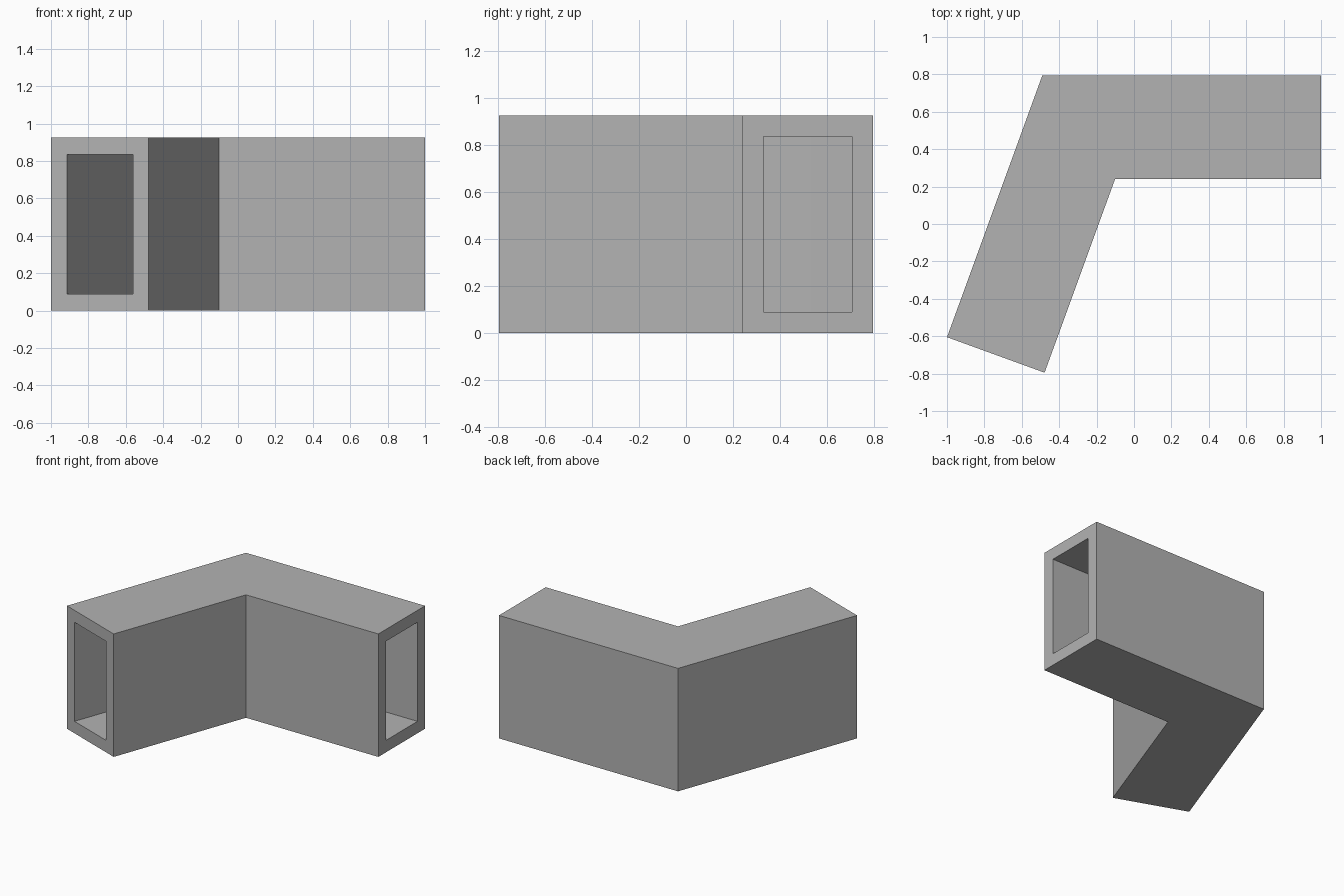
import bpy
import bmesh
from math import radians, tan
from mathutils import Vector, Matrix

cube = bpy.data.objects.get("Cube")
if cube:
    bpy.data.objects.remove(cube, do_unlink=True)

HEIGHT, WIDTH, WALL, LENGTH = 0.925, 0.555, 0.09, 1.49
BEND = radians(110)

grey = bpy.data.materials.new("plain grey")
grey.use_nodes = True
colour = (0.45, 0.45, 0.45, 1)
grey.diffuse_color = colour
grey.node_tree.nodes["Principled BSDF"].inputs["Base Color"].default_value = colour

# Outer corner of the bend, the two leg directions and their inward normals
corner = Vector((1 - LENGTH, 0.795))
along_a, inward_a = Vector((1, 0)), Vector((0, -1))
turn = Matrix.Rotation(-BEND, 2)
along_b = turn @ along_a
inward_b = Vector((-along_b.y, along_b.x))
legs = [("right_bore", along_a, inward_a), ("left_bore", along_b, inward_b)]


def prism(name, outline, bottom, top):
    """Extrude a flat outline from bottom to top."""
    bm = bmesh.new()
    base = bm.faces.new([bm.verts.new((p.x, p.y, bottom)) for p in outline])
    grown = bmesh.ops.extrude_face_region(bm, geom=[base])
    verts = [v for v in grown["geom"] if isinstance(v, bmesh.types.BMVert)]
    bmesh.ops.translate(bm, vec=(0, 0, top - bottom), verts=verts)
    bmesh.ops.recalc_face_normals(bm, faces=bm.faces)
    mesh = bpy.data.meshes.new(name)
    bm.to_mesh(mesh)
    bm.free()
    mesh.materials.append(grey)
    obj = bpy.data.objects.new(name, mesh)
    bpy.context.collection.objects.link(obj)
    return obj


# Solid elbow
end_a = corner + along_a * LENGTH
end_b = corner + along_b * LENGTH
inner = corner + along_a * (WIDTH / tan(BEND / 2)) + inward_a * WIDTH
elbow = prism("bent_duct", [corner, end_b, end_b + inward_b * WIDTH, inner,
                            end_a + inward_a * WIDTH, end_a], 0, HEIGHT)

# Rectangular bore along each leg, open at its end
cutters = []
for name, along, inward in legs:
    near, far = inward * WALL, inward * (WIDTH - WALL)
    reach = along * (LENGTH + 0.1)
    cutter = prism(name, [corner + near, corner + reach + near,
                          corner + reach + far, corner + far],
                   WALL, HEIGHT - WALL)
    cutter.hide_render = True
    cut = elbow.modifiers.new(name, "BOOLEAN")
    cut.operation = "DIFFERENCE"
    cut.solver = "EXACT"
    cut.object = cutter
    cutters.append(cutter)

# Keep the hollow result and drop the cutters
bpy.context.view_layer.update()
graph = bpy.context.evaluated_depsgraph_get()
hollow = bpy.data.meshes.new_from_object(elbow.evaluated_get(graph))
elbow.modifiers.clear()
elbow.data = hollow
for cutter in cutters:
    bpy.data.objects.remove(cutter, do_unlink=True)
